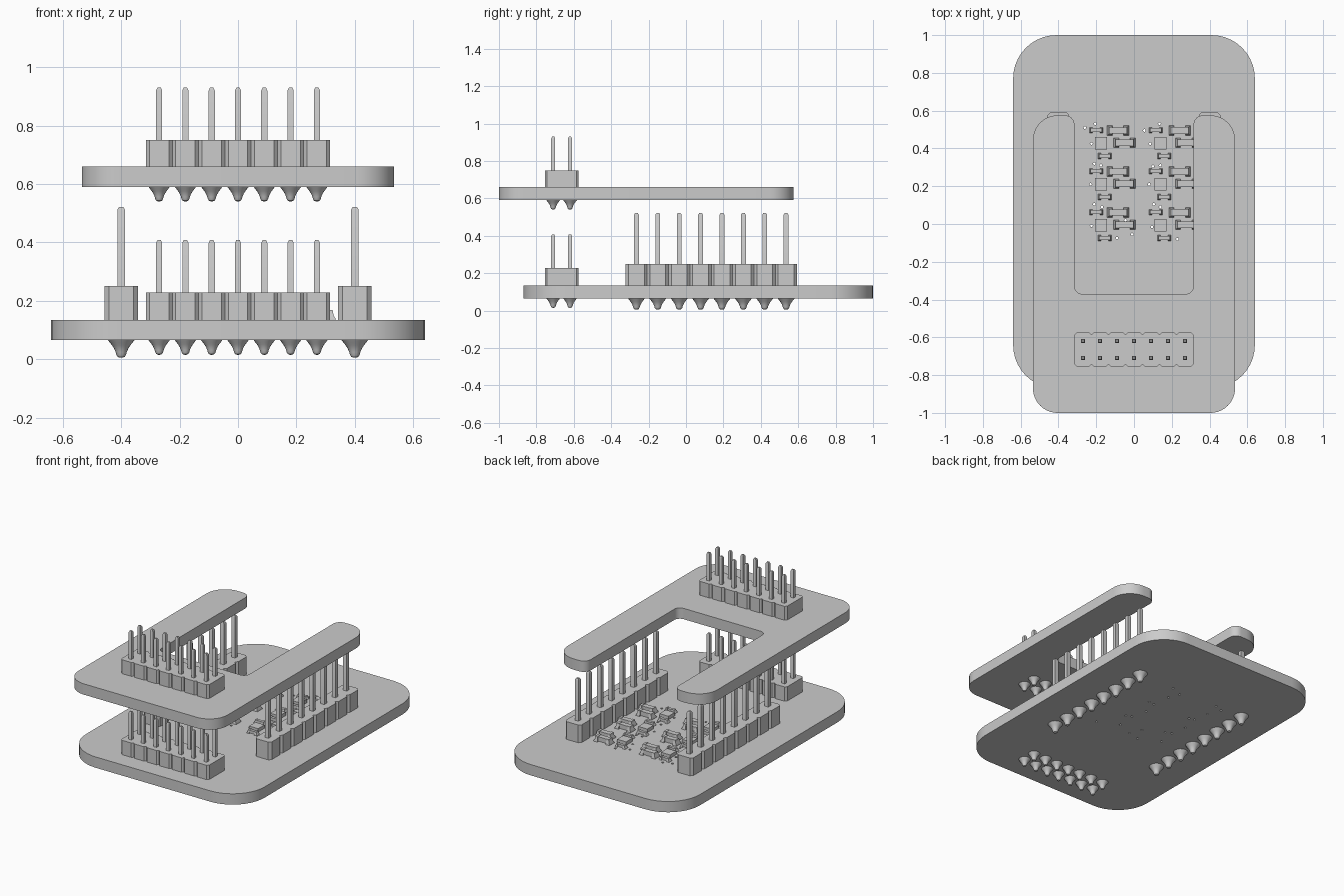
import bpy, bmesh, math

if "Cube" in bpy.data.objects:
    bpy.data.objects.remove(bpy.data.objects["Cube"])

def finish(name, bm):
    bmesh.ops.recalc_face_normals(bm, faces=bm.faces)
    me = bpy.data.meshes.new(name)
    bm.to_mesh(me)
    bm.free()
    ob = bpy.data.objects.new(name, me)
    bpy.context.collection.objects.link(ob)
    smooth(ob)

def smooth(ob):
    bpy.ops.object.select_all(action='DESELECT')
    ob.select_set(True)
    bpy.context.view_layer.objects.active = ob
    bpy.ops.object.shade_smooth_by_angle(angle=math.radians(32))

def rounded(corners, n=10):
    """Round each (x, y, radius) corner of an axis-aligned outline."""
    out = []
    for i, (x, y, r) in enumerate(corners):
        px, py, _ = corners[i - 1]
        nx, ny, _ = corners[(i + 1) % len(corners)]
        a, b = math.hypot(px - x, py - y), math.hypot(nx - x, ny - y)
        u, v = ((px - x) / a, (py - y) / a), ((nx - x) / b, (ny - y) / b)
        for k in range(n + 1):
            t = k / n * math.pi / 2
            s, c = r * (1 - math.sin(t)), r * (1 - math.cos(t))
            out.append((x + u[0] * s + v[0] * c, y + u[1] * s + v[1] * c))
    return out

def board(name, outlines, z0, z1):
    cu = bpy.data.curves.new(name, 'CURVE')
    cu.dimensions, cu.fill_mode, cu.extrude = '2D', 'BOTH', (z1 - z0) / 2
    for pts in outlines:
        sp = cu.splines.new('POLY')
        sp.points.add(len(pts) - 1)
        for p, (x, y) in zip(sp.points, pts):
            p.co = (x, y, 0, 1)
        sp.use_cyclic_u = True
    ob = bpy.data.objects.new(name, cu)
    ob.location.z = (z0 + z1) / 2
    bpy.context.collection.objects.link(ob)
    bpy.ops.object.select_all(action='DESELECT')
    ob.select_set(True)
    bpy.context.view_layer.objects.active = ob
    bpy.ops.object.convert(target='MESH')
    smooth(bpy.context.view_layer.objects.active)

def loft(bm, rings):
    """Skin a stack of equal-length rings and cap both ends."""
    vs = [[bm.verts.new(p) for p in r] for r in rings]
    n = len(vs[0])
    for a, b in zip(vs, vs[1:]):
        for i in range(n):
            j = (i + 1) % n
            bm.faces.new((a[i], a[j], b[j], b[i]))
    bm.faces.new(vs[0][::-1])
    bm.faces.new(vs[-1])

def rect(cx, cy, w, d, z):
    return [(cx + sx * w / 2, cy + sy * d / 2, z)
            for sx, sy in ((-1, -1), (1, -1), (1, 1), (-1, 1))]

def header(name, xs, ys, pitch, z_bot, z_top, body_h, pin_top, w, scale):
    long_y = len(ys) > len(xs)
    # notched plastic body
    run, other = (ys, xs) if long_y else (xs, ys)
    lo, hi = other[0] - pitch / 2, other[-1] + pitch / 2
    c = pitch * 0.13
    low, high = [], []
    for s in run:
        a, b = s - pitch / 2, s + pitch / 2
        low += [(a, lo + c), (a + c, lo), (b - c, lo)]
        high += [(a, hi - c), (a + c, hi), (b - c, hi)]
    end = run[-1] + pitch / 2
    outline = low + [(end, lo + c), (end, hi - c)] + high[::-1]
    if long_y:
        outline = [(q, p) for p, q in outline]
    bm = bmesh.new()
    loft(bm, [[(x, y, z) for x, y in outline] for z in (z_top, z_top + body_h)])
    finish(name + "_body", bm)
    # square pins with tapered tips, and concave solder joints below
    pins, solder = bmesh.new(), bmesh.new()
    prof = [(.045, 0), (.039, .008), (.031, .018), (.024, .029),
            (.019, .041), (.0165, .05), (.012, .057), (.004, .06)]
    for x in xs:
        for y in ys:
            loft(pins, [rect(x, y, w, w, z_bot - .03 * scale),
                        rect(x, y, w, w, pin_top - .01),
                        rect(x, y, w * .55, w * .55, pin_top)])
            loft(solder, [[(x + r * scale * math.cos(t * math.pi / 8),
                            y + r * scale * math.sin(t * math.pi / 8),
                            z_bot - h * (.83 if scale < 1 else 1)) for t in range(16)]
                          for r, h in prof])
    finish(name + "_pins", pins)
    finish(name + "_solder", solder)

B0, B1, T0, T1 = .065, .135, .59, .66

# Lower board with small via holes
vias = [(-.26, .51), (-.205, .53), (-.225, .425), (-.21, .32), (-.175, .31),
        (-.23, .21), (-.21, .105), (-.17, .09), (-.225, -.01), (-.045, .02),
        (-.09, -.075), (-.01, -.055), (.055, .495), (.135, .53), (.085, .425),
        (.1, .305), (.14, .31), (.08, .21), (.105, .105), (.14, .09),
        (.095, -.015), (.23, -.08)]
holes = [[(x + .007 * math.cos(k * math.pi / 5), y + .007 * math.sin(k * math.pi / 5))
          for k in range(10)] for x, y in vias]
board("lower_board", [rounded([(-.64, -.87, .23), (.64, -.87, .23),
                               (.64, 1, .23), (-.64, 1, .23)])] + holes, B0, B1)

# U-shaped upper board
board("upper_board", [rounded([(-.535, -1, .13), (.535, -1, .13), (.535, .575, .13),
                               (.315, .575, .05), (.315, -.37, .04), (-.315, -.37, .04),
                               (-.315, .575, .05), (-.535, .575, .13)])], T0, T1)

# Pin headers
xs = [(i - 3) * .09 for i in range(7)]
ys = [-.71, -.62]
header("lower_double_header", xs, ys, .09, B0, B1, .093, .408, .021, .8)
header("upper_double_header", xs, ys, .09, T0, T1, .09, .93, .021, .8)
side = [-.265 + i * .1143 for i in range(8)]
for sx, nm in ((-1, "left"), (1, "right")):
    header(nm + "_header", [sx * .4], side, .1143, B0, B1, .115, .522, .026, 1)

# Surface-mount parts: sensor chip, two large and two small two-ended parts per cell
chips, parts = bmesh.new(), bmesh.new()

def two_ended(cx, cy, l, w, h):
    loft(parts, [rect(cx, cy, l * .7, w * .62, B1 + .003),
                 rect(cx, cy, l * .7, w * .62, B1 + h * .93)])
    for s in (-1, 1):
        x = cx + s * l * .38
        loft(parts, [rect(x, cy, l * .24, w, B1 - .002), rect(x, cy, l * .24, w, B1 + .003),
                     rect(x - s * l * .03, cy, l * .17, w * .78, B1 + h * .45),
                     rect(x - s * l * .04, cy, l * .14, w * .7, B1 + h)])

for row in range(3):
    y = .43 - .217 * row
    for x, dx in ((-.175, 0), (.14, .012)):
        loft(chips, [rect(x, y - .003, .065, .065, B1 - .002),
                     rect(x, y - .003, .065, .065, B1 + .022)])
        two_ended(x + .09 + dx, y + .065, .115, .052, .034)
        two_ended(x + .125 + dx, y, .115, .052, .034)
        two_ended(x - .025, y + .067, .072, .03, .022)
        two_ended(x + .02, y - .07, .072, .03, .022)
finish("sensor_chips", chips)
finish("small_components", parts)
